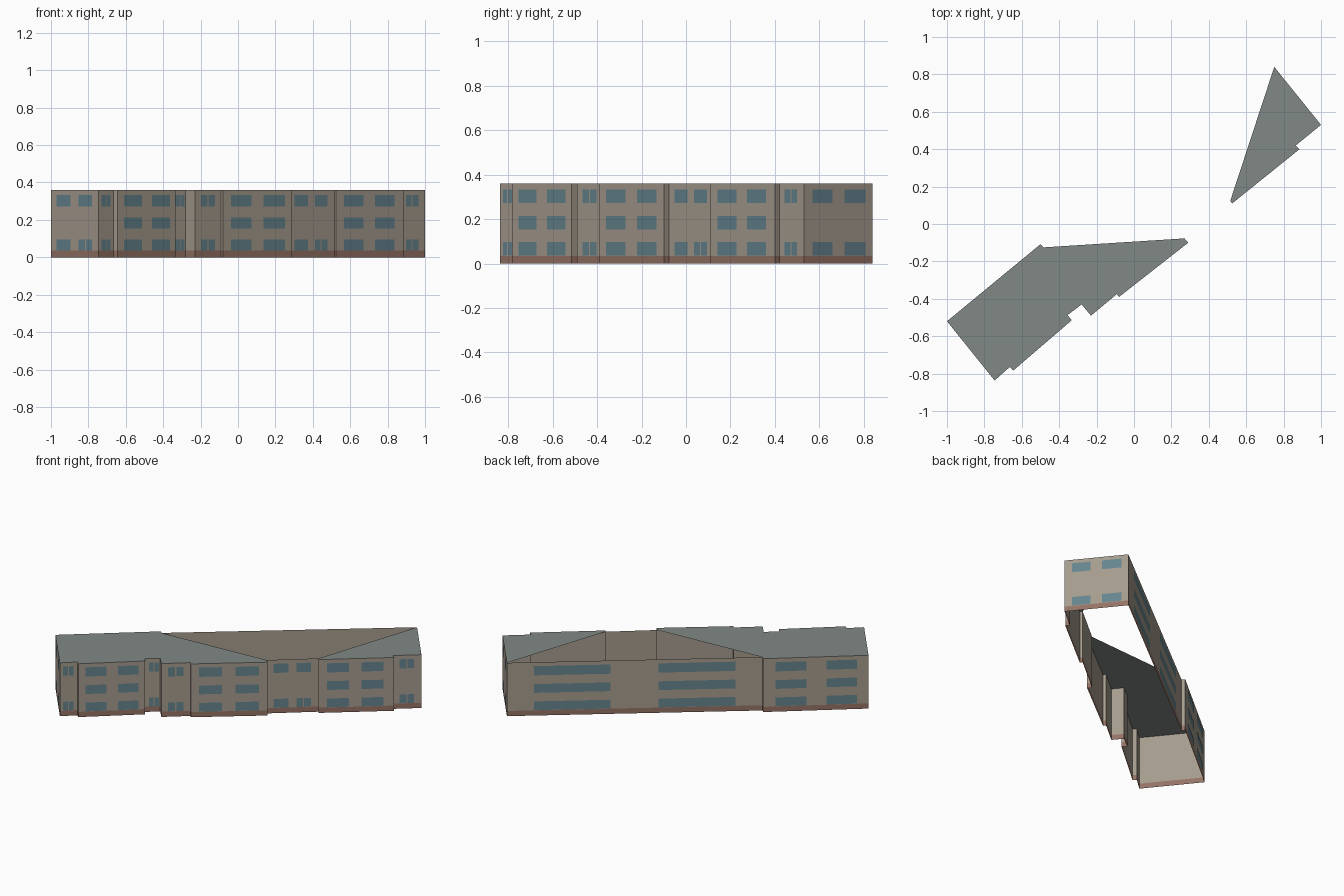
import bpy, bmesh
from mathutils import Vector

if "Cube" in bpy.data.objects:
    bpy.data.objects.remove(bpy.data.objects["Cube"])

H, BASE = 0.36, 0.035
ROWS = [(0.037, 0.096), (0.154, 0.213), (0.272, 0.334)]  # window heights per storey


def material(name, rgb):
    m = bpy.data.materials.new(name)
    m.diffuse_color = (*rgb, 1)
    m.use_nodes = True
    m.node_tree.nodes["Principled BSDF"].inputs["Base Color"].default_value = m.diffuse_color
    return m


WALL = material("wall_stone", (0.38, 0.33, 0.27))
PLINTH = material("plinth_brick", (0.30, 0.17, 0.13))
GLASS = material("window_glass", (0.13, 0.23, 0.27))
ROOF = material("roof_grey", (0.22, 0.25, 0.24))


def make(name, faces, mat):
    bm = bmesh.new()
    for f in faces:
        bm.faces.new([bm.verts.new(p) for p in f])
    bmesh.ops.remove_doubles(bm, verts=bm.verts, dist=1e-5)
    me = bpy.data.meshes.new(name)
    bm.to_mesh(me)
    bm.free()
    me.materials.append(mat)
    ob = bpy.data.objects.new(name, me)
    bpy.context.collection.objects.link(ob)
    return ob


def upright(a, b, z0, z1):
    return [(a[0], a[1], z0), (b[0], b[1], z0), (b[0], b[1], z1), (a[0], a[1], z1)]


# Footprint, counter-clockwise from the left corner
P = [(-1, -.52), (-.745, -.837), (-.665, -.765), (-.645, -.783), (-.333, -.515),
     (-.355, -.487), (-.28, -.43), (-.23, -.49), (-.092, -.375), (-.08, -.39),
     (.29, -.10), (.27, -.077), (.515, .125), (.525, .11), (.885, .40),
     (.865, .42), (1, .53), (.75, .84), (-.484, -.125), (-.50, -.108)]
edges = list(zip(P, P[1:] + P[:1]))
make("outer_walls", [upright(a, b, BASE, H) for a, b in edges], WALL)
make("plinth", [upright(a, b, 0, BASE) for a, b in edges], PLINTH)

# Two flat roof pieces, leaving the middle open
for name, ids in (("left_roof", [0, 1, 2, 3, 4, 5, 6, 7, 8, 9, 10, 11, 18, 19]),
                  ("right_roof", [12, 13, 14, 15, 16, 17])):
    make(name, [[(*P[i], H) for i in ids]], ROOF)

# Windows: wall index -> (start, end, storeys, storeys split into two panes)
ALL, ENDS = (0, 1, 2), (0, 2)
WINDOWS = {
    0: [(.12, .41, ENDS, ()), (.58, .87, ENDS, (0,))],
    1: [(.19, .79, ENDS, ENDS)],
    3: [(.11, .42, ALL, ()), (.59, .90, ALL, ())],
    5: [(.28, .92, ENDS, ENDS)],
    7: [(.22, .76, ENDS, ENDS)],
    9: [(.11, .41, ALL, ()), (.585, .89, ALL, ())],
    11: [(.13, .42, ENDS, ()), (.57, .85, ENDS, (0,))],
    13: [(.11, .405, ALL, ()), (.57, .865, ALL, ())],
    15: [(.23, .74, ENDS, ENDS)],
    16: [(.12, .41, ENDS, ()), (.59, .89, ENDS, ())],
    17: [(.105, .406, ALL, ()), (.594, .895, ALL, ())],
    19: [(.12, .41, ALL, ()), (.60, .89, ALL, ())],
}
panes = []
for i, wins in WINDOWS.items():
    a, b = (Vector(p) for p in edges[i])
    d = b - a
    out = Vector((d.y, -d.x)).normalized() * 0.0015
    for s, e, storeys, split in wins:
        for r in storeys:
            m, g = (s + e) / 2, (e - s) * 0.04
            spans = [(s, m - g), (m + g, e)] if r in split else [(s, e)]
            for t0, t1 in spans:
                panes.append(upright(a + d * t0 + out, a + d * t1 + out, *ROWS[r]))
make("windows", panes, GLASS)
